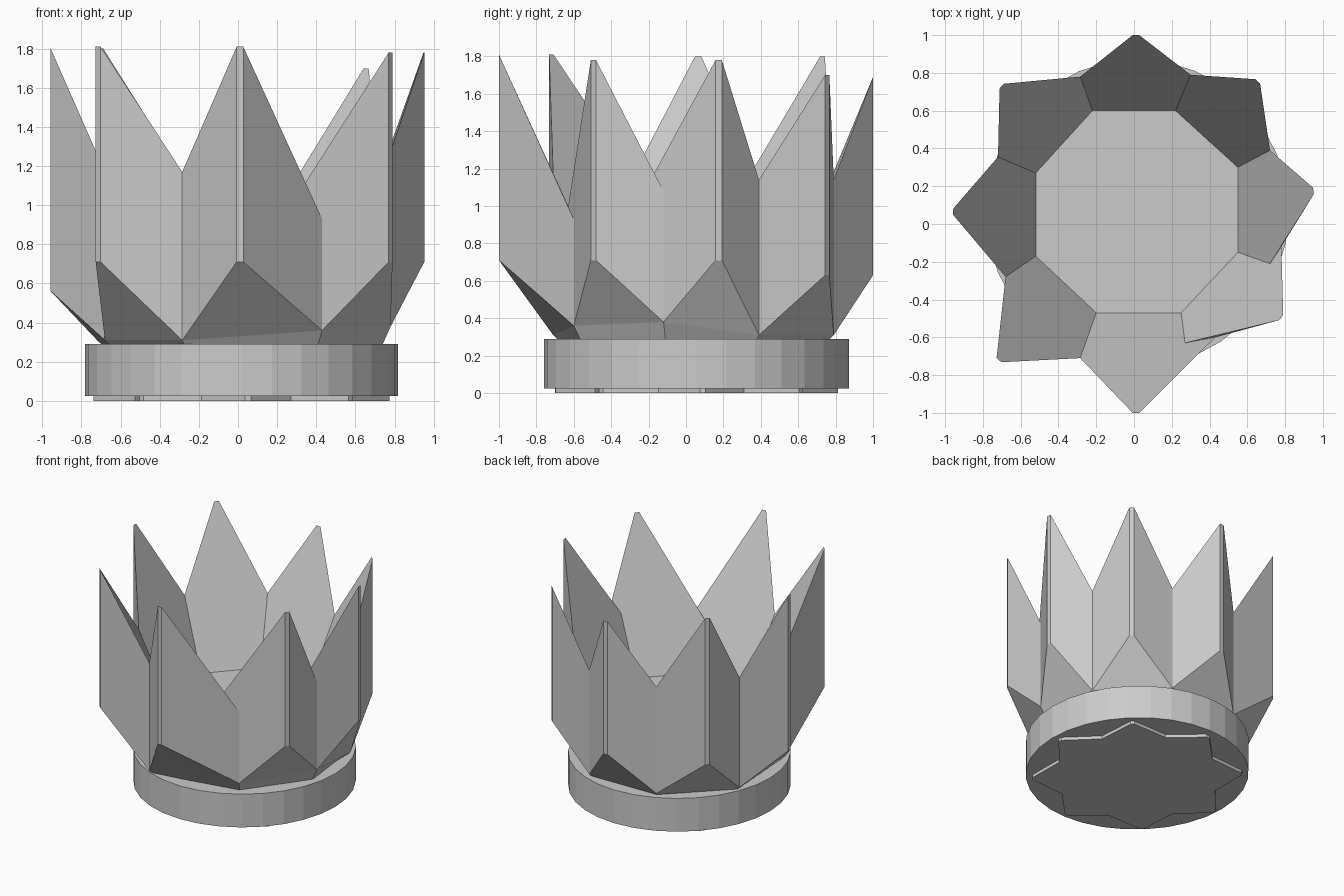
import bpy, bmesh, math
from mathutils import Vector

if "Cube" in bpy.data.objects:
    bpy.data.objects.remove(bpy.data.objects["Cube"])

CX, CY = 0.018, 0.057   # centre of the round base
FLOOR = 0.65

# Petals, counter-clockwise from the front: tip x, y, bottom z, top z
TIPS = [(0.01, -1.0, .71, 1.81), (.78, -.495, .71, 1.78), (.95, .175, .71, 1.78),
        (.655, .755, .63, 1.70), (.01, 1.0, .63, 1.69), (-.7, .73, .63, 1.80),
        (-.957, .065, .56, 1.80), (-.715, -.72, .71, 1.81)]
# Valley before each petal: x, y, top z
VALLEYS = [(-.285, -.71, 1.17), (.27, -.63, 1.0), (.72, -.21, 1.10), (.72, .39, 1.14),
           (.30, .79, 1.14), (-.285, .78, 1.16), (-.72, .355, 1.19), (-.68, -.28, 1.17)]
# Corners where the shifted petal overlaps its neighbours
JOINS = {1: (.43, -.60, .93, .36), 2: (.78, -.12, 1.08, .38)}
# Inner floor corner before each petal
FLOOR_PTS = [(-.20, -.47), (.25, -.47), (.55, -.15), (.55, .30),
             (.22, .60), (-.22, .60), (-.52, .27), (-.52, -.17)]


def finish(bm, name):
    bmesh.ops.remove_doubles(bm, verts=bm.verts, dist=0.0005)
    bmesh.ops.recalc_face_normals(bm, faces=bm.faces)
    me = bpy.data.meshes.new(name)
    bm.to_mesh(me)
    bm.free()
    ob = bpy.data.objects.new(name, me)
    bpy.context.collection.objects.link(ob)
    return ob


def prism(name, pts, z0, z1):
    bm = bmesh.new()
    base = bm.faces.new([bm.verts.new((x, y, z0)) for x, y in pts])
    ext = bmesh.ops.extrude_face_region(bm, geom=[base], use_keep_orig=True)
    for v in ext["geom"]:
        if isinstance(v, bmesh.types.BMVert):
            v.co.z = z1
    return finish(bm, name)


# Star cup: flaring inner planes, upright pointed walls, slanted undersides
bm = bmesh.new()


def face(pts):
    bm.faces.new([bm.verts.new(p) for p in pts])


def valley(i):
    i %= 8
    x, y, z = VALLEYS[i]
    if i in JOINS:
        jx, jy, jt, jb = JOINS[i]
        join = [Vector((jx, jy, jt))]
    else:
        jx, jy, jb, join = x, y, .31, []
    low = Vector((jx, jy, jb))
    foot = Vector((CX + (jx - CX) * .93, CY + (jy - CY) * .93, .26))
    return Vector((x, y, z)), join, low, foot


floor = [Vector((x, y, FLOOR)) for x, y in FLOOR_PTS]
face(floor)
feet = []
for i, (x, y, zb, zt) in enumerate(TIPS):
    v0, j0, low0, foot0 = valley(i)
    v1, j1, low1, foot1 = valley(i + 1)
    t = Vector((-(y - CY), x - CX, 0)).normalized() * .017
    at, bt = Vector((x, y, zt)) - t, Vector((x, y, zt)) + t
    ab, bb = Vector((x, y, zb)) - t, Vector((x, y, zb)) + t
    face([floor[i], v0, at, bt] + j1 + [v1, floor[(i + 1) % 8]])   # inside
    face([ab, at, v0] + j0 + [low0])                               # left wall
    face([bb, low1] + (j1 or [v1]) + [bt])                         # right wall
    face([ab, bb, bt, at])                                         # blunt tip
    face([ab, low0, low1, bb])                                     # underside
    face([low0, foot0, foot1, low1])                               # skirt into base
    feet.append(foot0)
face(feet)
finish(bm, "star_cup")

# Round base collar
prism("base_collar", [(CX + .80 * math.cos(k * math.tau / 32),
                       CY + .815 * math.sin(k * math.tau / 32)) for k in range(32)], .025, .29)

# Raised star on the underside
star = []
for k in range(8):
    a = math.radians(-87.5 + 45 * k)
    for r, d in ((.757, -.02), (.757, .02), (.60, math.pi / 8)):
        star.append((CX + r * math.cos(a + d), CY + r * math.sin(a + d)))
prism("foot_star", star, 0, .03)
